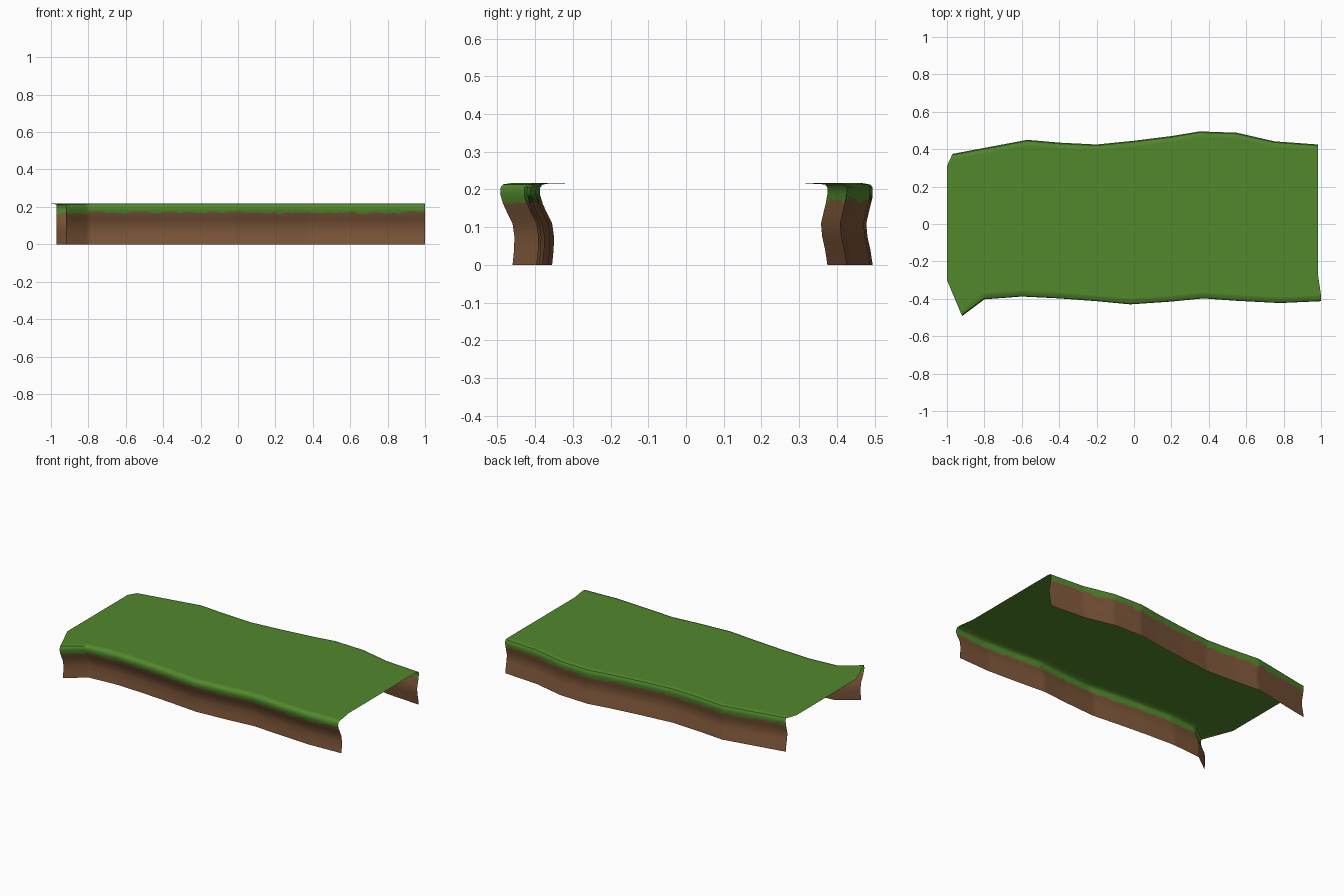
import bpy, bmesh, random

if "Cube" in bpy.data.objects:
    bpy.data.objects.remove(bpy.data.objects["Cube"])
random.seed(4)

def material(name, rgb):
    m = bpy.data.materials.new(name)
    m.diffuse_color = (*rgb, 1)
    m.use_nodes = True
    m.node_tree.nodes["Principled BSDF"].inputs["Base Color"].default_value = m.diffuse_color
    return m

GRASS = material("grass green", (0.085, 0.25, 0.026))
EARTH = material("earth brown", (0.21, 0.096, 0.042))

# plan lines of the two banks (x, y), left to right
FRONT = [(-0.92, -0.49), (-0.80, -0.40), (-0.60, -0.385), (-0.40, -0.395),
         (-0.20, -0.41), (-0.02, -0.427), (0.20, -0.412), (0.37, -0.395),
         (0.55, -0.408), (0.78, -0.42), (1.0, -0.41)]
BACK = [(-0.97, 0.375), (-0.57, 0.45), (-0.40, 0.435), (-0.20, 0.425),
        (0.0, 0.445), (0.20, 0.47), (0.35, 0.495), (0.55, 0.488),
        (0.75, 0.442), (0.985, 0.425)]
# bank cross-sections (height, inward offset)
FRONT_PROFILE = [(0, 0.03), (0.04, 0.034), (0.075, 0.035), (0.11, 0.03),
                 (0.14, 0.015), (0.18, -0.003), (0.205, -0.002), (0.213, 0.005), (0.217, 0.028)]
BACK_PROFILE = [(0, 0), (0.04, 0.006), (0.08, 0.015), (0.11, 0.017),
                (0.14, 0.01), (0.18, 0), (0.205, 0), (0.213, 0.006), (0.217, 0.028)]

def lerp(table, t):
    for (a, u), (b, v) in zip(table, table[1:]):
        if t <= b:
            return u + (v - u) * (t - a) / (b - a)
    return table[-1][1]

def finish(name, bm):
    me = bpy.data.meshes.new(name)
    bm.to_mesh(me)
    bm.free()
    ob = bpy.data.objects.new(name, me)
    bpy.context.collection.objects.link(ob)
    me.materials.append(EARTH)
    me.materials.append(GRASS)
    bpy.context.view_layer.objects.active = ob
    ob.select_set(True)
    bpy.ops.object.shade_smooth_by_angle(angle=0.7)
    ob.select_set(False)

def bank(name, path, profile, inward):
    """Wavy bank with a ragged line between grass and earth."""
    xs = sorted({x for x, _ in path} |
                {path[0][0] + i * (path[-1][0] - path[0][0]) / 70 for i in range(71)})
    bm = bmesh.new()
    columns = []
    for x in xs:
        ragged = 0.169 + random.uniform(-0.009, 0.009)
        heights = [0, 0.04, 0.075, 0.11, 0.14, ragged, 0.188, 0.205, 0.213, 0.217]
        columns.append([bm.verts.new((x, lerp(path, x) + inward * lerp(profile, z), z))
                        for z in heights])
    for a, b in zip(columns, columns[1:]):
        for i in range(len(a) - 1):
            quad = [a[i], b[i], b[i + 1], a[i + 1]]
            f = bm.faces.new(quad if inward > 0 else quad[::-1])
            f.material_index = 1 if i >= 5 else 0
    finish(name, bm)

bank("front_bank", FRONT, FRONT_PROFILE, 1)
bank("back_bank", BACK, BACK_PROFILE, -1)

# flat grass top between the banks, open at both ends
bm = bmesh.new()
outline = [(x, y + 0.028) for x, y in FRONT] + [(0.985, -0.28)]
outline += [(x, y - 0.028) for x, y in reversed(BACK)] + [(-1, 0.31), (-1, -0.3)]
top = bm.faces.new([bm.verts.new((x, y, 0.217)) for x, y in outline])
top.material_index = 1
# small grass flaps closing the left corners
for tri in ([(-0.92, -0.49, 0.213), (-0.92, -0.462, 0.217), (-1, -0.3, 0.217)],
            [(-0.97, 0.347, 0.217), (-0.97, 0.375, 0.213), (-1, 0.31, 0.217)]):
    bm.faces.new([bm.verts.new(p) for p in tri]).material_index = 1
bmesh.ops.triangulate(bm, faces=[top])
for f in bm.faces:
    f.normal_update()
    if f.normal.z < 0:
        f.normal_flip()
finish("grass_top", bm)
